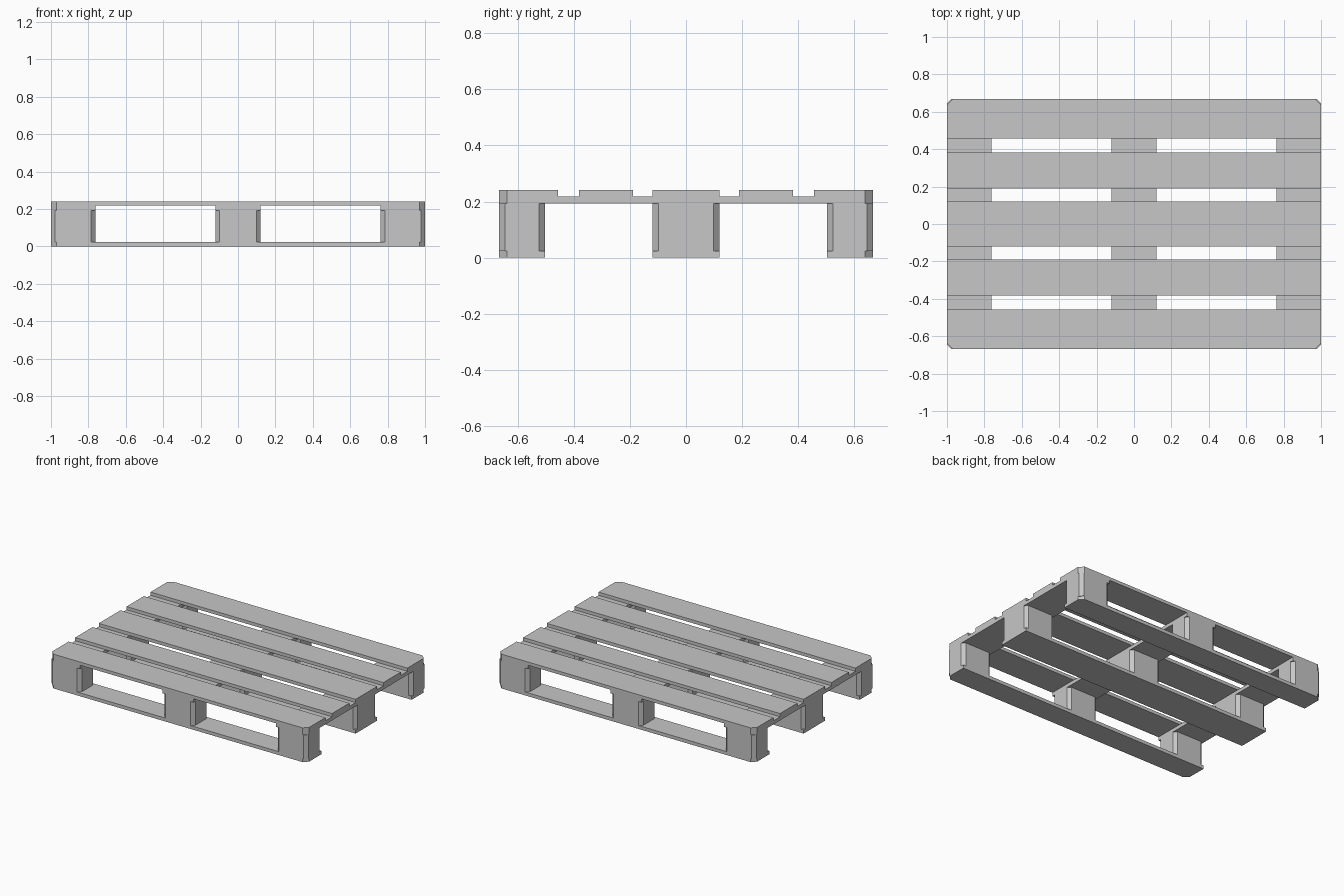
import bpy
import bmesh

if "Cube" in bpy.data.objects:
    bpy.data.objects.remove(bpy.data.objects["Cube"], do_unlink=True)

grey = bpy.data.materials.new("weathered_grey")
grey.use_nodes = True
colour = (0.57, 0.57, 0.57, 1)
grey.diffuse_color = colour
grey.node_tree.nodes["Principled BSDF"].inputs["Base Color"].default_value = colour

HALF_X, HALF_Y = 1.0, 0.667
Z_BASE, Z_BLOCK, Z_BEARER, Z_TOP = 0.024, 0.193, 0.218, 0.241
BOARD_CUT, BLOCK_CUT = 0.03, 0.022


def board(name, xs, ys, zs, cut=0.0, all_corners=False):
    """Box with chamfered vertical edges, at the outer corners or everywhere."""
    bm = bmesh.new()
    bmesh.ops.create_cube(bm, size=1)
    for v in bm.verts:
        v.co = [lo if c < 0 else hi for c, (lo, hi) in zip(v.co, (xs, ys, zs))]

    def chosen(edge):
        a, b = (v.co for v in edge.verts)
        vertical = abs(a.z - b.z) > 1e-4
        outer = abs(a.x) > HALF_X - 1e-4 and abs(a.y) > HALF_Y - 1e-4
        return vertical and (all_corners or outer)

    edges = [e for e in bm.edges if chosen(e)]
    if cut and edges:
        bmesh.ops.bevel(bm, geom=edges, offset=cut, segments=1, affect='EDGES')
    bmesh.ops.recalc_face_normals(bm, faces=bm.faces)
    mesh = bpy.data.meshes.new(name)
    bm.to_mesh(mesh)
    bm.free()
    mesh.materials.append(grey)
    obj = bpy.data.objects.new(name, mesh)
    bpy.context.collection.objects.link(obj)


columns = {"right": (-HALF_X, -0.763), "middle": (-0.12, 0.12), "left": (0.763, HALF_X)}
rows = {"front": (-HALF_Y, -0.502), "centre": (-0.12, 0.12), "back": (0.502, HALF_Y)}
deck = {"front": (-HALF_Y, -0.456), "front_inner": (-0.382, -0.189),
        "centre": (-0.12, 0.12),
        "back_inner": (0.189, 0.382), "back": (0.456, HALF_Y)}

# Top deck boards
for place, ys in deck.items():
    board(f"deck_board_{place}", (-HALF_X, HALF_X), ys, (Z_BEARER, Z_TOP), BOARD_CUT)

# Cross bearers under the deck
for place, xs in columns.items():
    board(f"bearer_{place}", xs, (-HALF_Y, HALF_Y), (Z_BLOCK, Z_BEARER), BOARD_CUT)

# Bottom runners and the spacer blocks on them
for row, ys in rows.items():
    board(f"runner_{row}", (-HALF_X, HALF_X), ys, (0, Z_BASE), BOARD_CUT)
    for column, xs in columns.items():
        board(f"block_{row}_{column}", xs, ys, (Z_BASE, Z_BLOCK), BLOCK_CUT, True)
